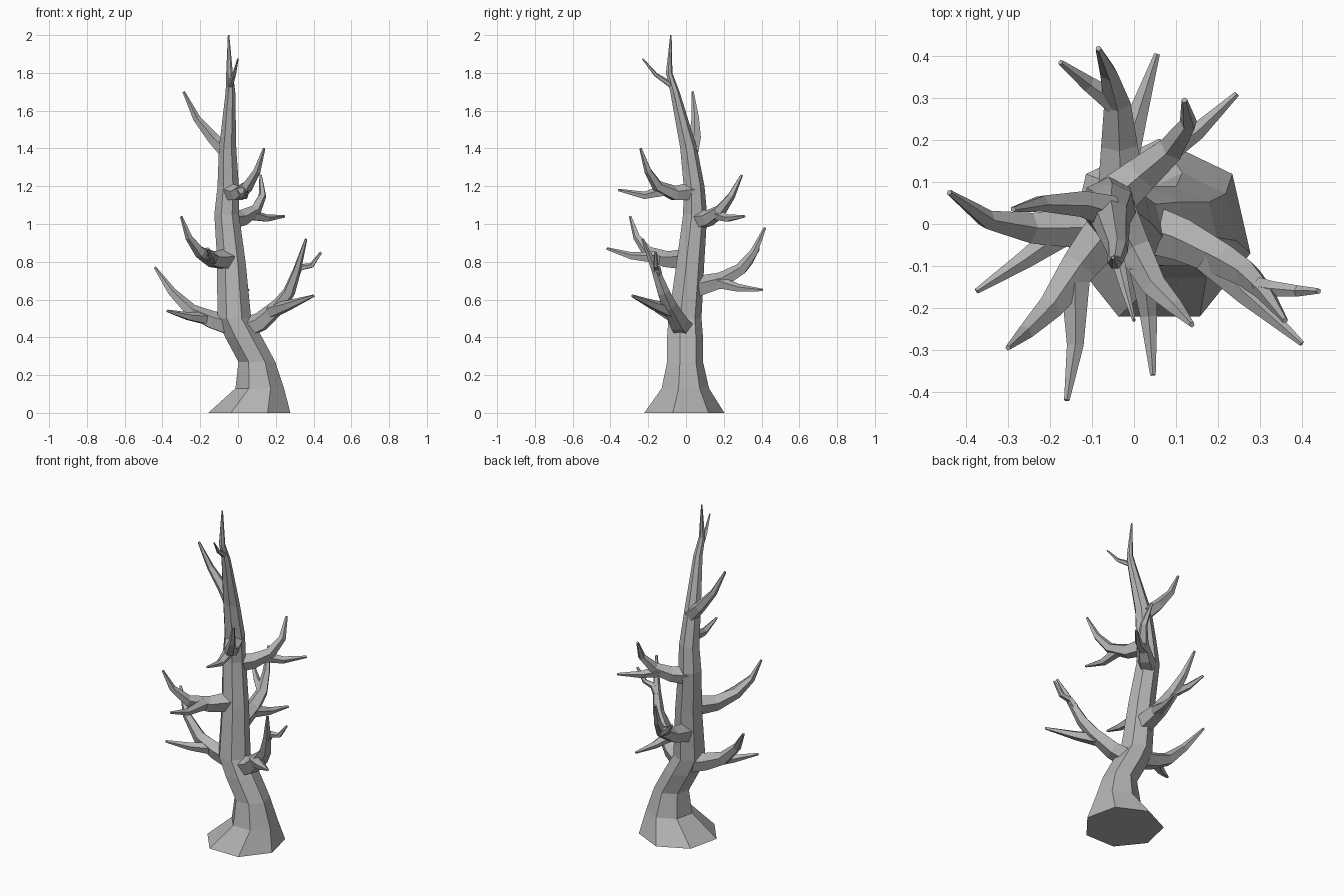
import bpy, bmesh, math
from mathutils import Vector

cube = bpy.data.objects.get("Cube")
if cube:
    bpy.data.objects.remove(cube, do_unlink=True)

bark = bpy.data.materials.new("grey_bark")
bark.use_nodes = True
grey = (0.45, 0.45, 0.45, 1.0)
bark.diffuse_color = grey
bark.node_tree.nodes["Principled BSDF"].inputs["Base Color"].default_value = grey


def skin_rings(name, rings):
    """Join a series of point rings into one capped, flat shaded limb."""
    bm = bmesh.new()
    loops = [[bm.verts.new(point) for point in ring] for ring in rings]
    sides = len(loops[0])
    for low, high in zip(loops, loops[1:]):
        for i in range(sides):
            j = (i + 1) % sides
            bm.faces.new((low[i], low[j], high[j], high[i]))
    bm.faces.new(loops[0][::-1])
    bm.faces.new(loops[-1])
    bmesh.ops.recalc_face_normals(bm, faces=bm.faces)
    mesh = bpy.data.meshes.new(name)
    bm.to_mesh(mesh)
    bm.free()
    mesh.materials.append(bark)
    obj = bpy.data.objects.new(name, mesh)
    bpy.context.collection.objects.link(obj)
    return obj


def circle(centre, side, up, radius, sides, start=0.0):
    turns = [start + math.tau * i / sides for i in range(sides)]
    return [centre + radius * (side * math.cos(t) + up * math.sin(t)) for t in turns]


def limb(name, thick, *path, tip=0.007, sides=5):
    """Sweep a tapering polygon along a bent path."""
    points = [Vector(p) for p in path]
    lengths = [0.0]
    for a, b in zip(points, points[1:]):
        lengths.append(lengths[-1] + (b - a).length)
    rings, up = [], Vector((0, 0, 1))
    for i, point in enumerate(points):
        before, after = points[max(i - 1, 0)], points[min(i + 1, len(points) - 1)]
        along = (after - before).normalized()
        side = along.cross(up).normalized()
        up = side.cross(along).normalized()
        radius = thick + (tip - thick) * lengths[i] / lengths[-1]
        rings.append(circle(point, side, up, radius, sides, math.pi / 2))
    return skin_rings(name, rings)


# Trunk: level seven sided rings given as x, y, z, radius
trunk = [
    (0.06, -0.02, 0, 0.223), (0.115, -0.01, 0.13, 0.132), (0.1, -0.01, 0.27, 0.1),
    (0.03, -0.01, 0.4, 0.1), (-0.02, -0.01, 0.5, 0.092), (-0.035, 0.02, 0.8, 0.077),
    (-0.06, 0.045, 1.05, 0.067), (-0.052, 0.04, 1.2, 0.058), (-0.055, 0.012, 1.4, 0.047),
    (-0.04, -0.06, 1.7, 0.026), (-0.045, -0.09, 1.8, 0.018), (-0.05, -0.08, 2, 0.004),
]
skin_rings("trunk", [
    circle(Vector((x, y, z)), Vector((1, 0, 0)), Vector((0, 1, 0)), r, 7, math.pi / 2)
    for x, y, z, r in trunk])

# Low right bough
limb("low_right_branch", 0.062, (-0.03, 0, 0.46), (-0.14, -0.01, 0.49), (-0.25, -0.01, 0.54),
     (-0.35, 0.01, 0.64), (-0.44, 0.075, 0.77))
limb("low_right_twig", 0.036, (-0.17, -0.02, 0.5), (-0.26, -0.085, 0.51), (-0.375, -0.16, 0.54))

# Low left bough
limb("low_left_branch", 0.065, (0, 0, 0.43), (0.12, -0.04, 0.48), (0.22, -0.09, 0.57),
     (0.27, -0.12, 0.64), (0.31, -0.16, 0.75), (0.36, -0.23, 0.92))
limb("low_left_front_twig", 0.042, (0.18, -0.08, 0.54), (0.27, -0.17, 0.57), (0.4, -0.285, 0.62))
limb("low_left_outer_twig", 0.024, (0.3, -0.15, 0.73), (0.33, -0.155, 0.77),
     (0.39, -0.16, 0.78), (0.44, -0.16, 0.85))

# Back bough
limb("back_branch", 0.062, (-0.03, 0.04, 0.66), (-0.035, 0.19, 0.7), (-0.04, 0.29, 0.76),
     (-0.06, 0.36, 0.85), (-0.085, 0.418, 0.98))
limb("back_left_twig", 0.036, (-0.02, 0.17, 0.69), (0.015, 0.28, 0.66), (0.055, 0.405, 0.65))
limb("back_right_twig", 0.03, (-0.045, 0.29, 0.76), (-0.11, 0.335, 0.8), (-0.175, 0.385, 0.87))

# Front right bough
limb("front_right_branch", 0.06, (-0.05, 0, 0.81), (-0.13, -0.1, 0.81), (-0.2, -0.2, 0.85),
     (-0.26, -0.26, 0.93), (-0.3, -0.295, 1.04))
limb("front_right_twig", 0.036, (-0.14, -0.14, 0.82), (-0.14, -0.29, 0.83), (-0.16, -0.42, 0.87))

# Back left bough
limb("back_left_branch", 0.056, (-0.05, 0.06, 1.02), (0.02, 0.12, 1.03), (0.09, 0.18, 1.07),
     (0.13, 0.24, 1.15), (0.12, 0.295, 1.26))
limb("back_left_side_twig", 0.033, (0.06, 0.16, 1.05), (0.15, 0.22, 1.03), (0.245, 0.31, 1.04))

# Upper front bough
limb("upper_front_branch", 0.054, (-0.05, 0.04, 1.17), (0.0, -0.06, 1.16), (0.05, -0.15, 1.2),
     (0.1, -0.2, 1.28), (0.138, -0.24, 1.4))
limb("upper_front_twig", 0.034, (0.02, -0.1, 1.18), (0.035, -0.22, 1.15), (0.045, -0.36, 1.18))

# Crown
limb("crown_side_branch", 0.042, (-0.06, 0.03, 1.38), (-0.13, 0.05, 1.45), (-0.22, 0.05, 1.56),
     (-0.288, 0.035, 1.7))
limb("crown_front_twig", 0.018, (-0.042, -0.07, 1.73), (-0.02, -0.16, 1.79), (0, -0.23, 1.875),
     tip=0.004)
